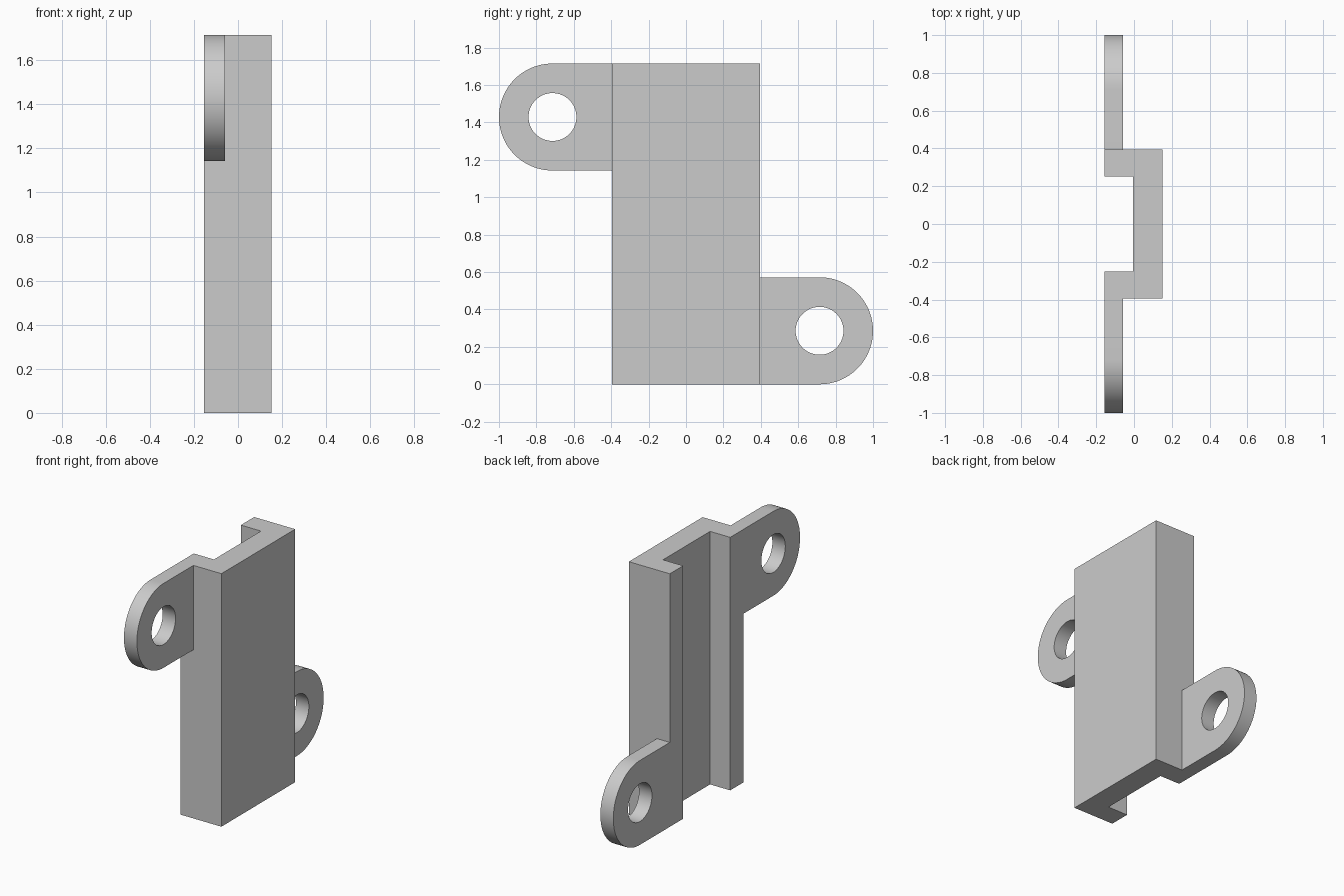
import bpy
import bmesh
import math
from mathutils import Matrix, Vector

cube = bpy.data.objects.get("Cube")
if cube:
    bpy.data.objects.remove(cube, do_unlink=True)

HEIGHT = 1.715
HALF_W = 0.395          # half width of the channel
BACK, FRONT = -0.155, 0.152
EAR_X = -0.058          # outer face of the ears
EAR_R, HOLE_R = 0.286, 0.128

grey = bpy.data.materials.new("light grey")
grey.use_nodes = True
colour = (0.6, 0.6, 0.6, 1)
grey.diffuse_color = colour
grey.node_tree.nodes["Principled BSDF"].inputs["Base Color"].default_value = colour


def extrude_profile(name, points, direction):
    """Solid made by sweeping a closed outline along a vector."""
    bm = bmesh.new()
    face = bm.faces.new([bm.verts.new(p) for p in points])
    swept = bmesh.ops.extrude_face_region(bm, geom=[face])
    moved = [v for v in swept["geom"] if isinstance(v, bmesh.types.BMVert)]
    bmesh.ops.translate(bm, verts=moved, vec=Vector(direction))
    bmesh.ops.recalc_face_normals(bm, faces=bm.faces)
    mesh = bpy.data.meshes.new(name)
    bm.to_mesh(mesh)
    bm.free()
    obj = bpy.data.objects.new(name, mesh)
    bpy.context.collection.objects.link(obj)
    mesh.materials.append(grey)
    return obj


def mounting_ear(name, side, z):
    """Round-ended lug on one side of the channel, with a bolt hole."""
    centre = side * (1 - EAR_R)
    points = [(BACK, side * HALF_W, z - EAR_R)]
    for i in range(49):
        a = -math.pi / 2 + math.pi * i / 48
        points.append((BACK, centre + side * EAR_R * math.cos(a), z + EAR_R * math.sin(a)))
    points.append((BACK, side * HALF_W, z + EAR_R))
    ear = extrude_profile(name, points, (EAR_X - BACK, 0, 0))

    # Bolt hole
    ring = [(BACK - 0.1, centre + HOLE_R * math.cos(math.tau * i / 64),
             z + HOLE_R * math.sin(math.tau * i / 64)) for i in range(64)]
    cutter = extrude_profile("hole_cutter", ring, (0.4, 0, 0))
    cutter.hide_render = True
    cut = ear.modifiers.new("bolt_hole", "BOOLEAN")
    cut.operation = "DIFFERENCE"
    cut.solver = "EXACT"
    cut.object = cutter
    bpy.ops.object.select_all(action="DESELECT")
    bpy.context.view_layer.objects.active = ear
    ear.select_set(True)
    bpy.ops.object.modifier_apply(modifier=cut.name)
    bpy.data.objects.remove(cutter, do_unlink=True)
    bpy.ops.object.shade_smooth_by_angle(angle=math.radians(30))


# Channel body, open towards -x
half = [(BACK, 0.252), (BACK, HALF_W), (FRONT, HALF_W)]
outline = [(-0.004, 0.252)] + half
outline += [(x, -y) for x, y in reversed(outline)]
extrude_profile("channel_body", [(x, y, 0) for x, y in outline], (0, 0, HEIGHT))

# Ears at opposite corners
mounting_ear("upper_front_ear", -1, HEIGHT - EAR_R)
mounting_ear("lower_back_ear", 1, EAR_R)
